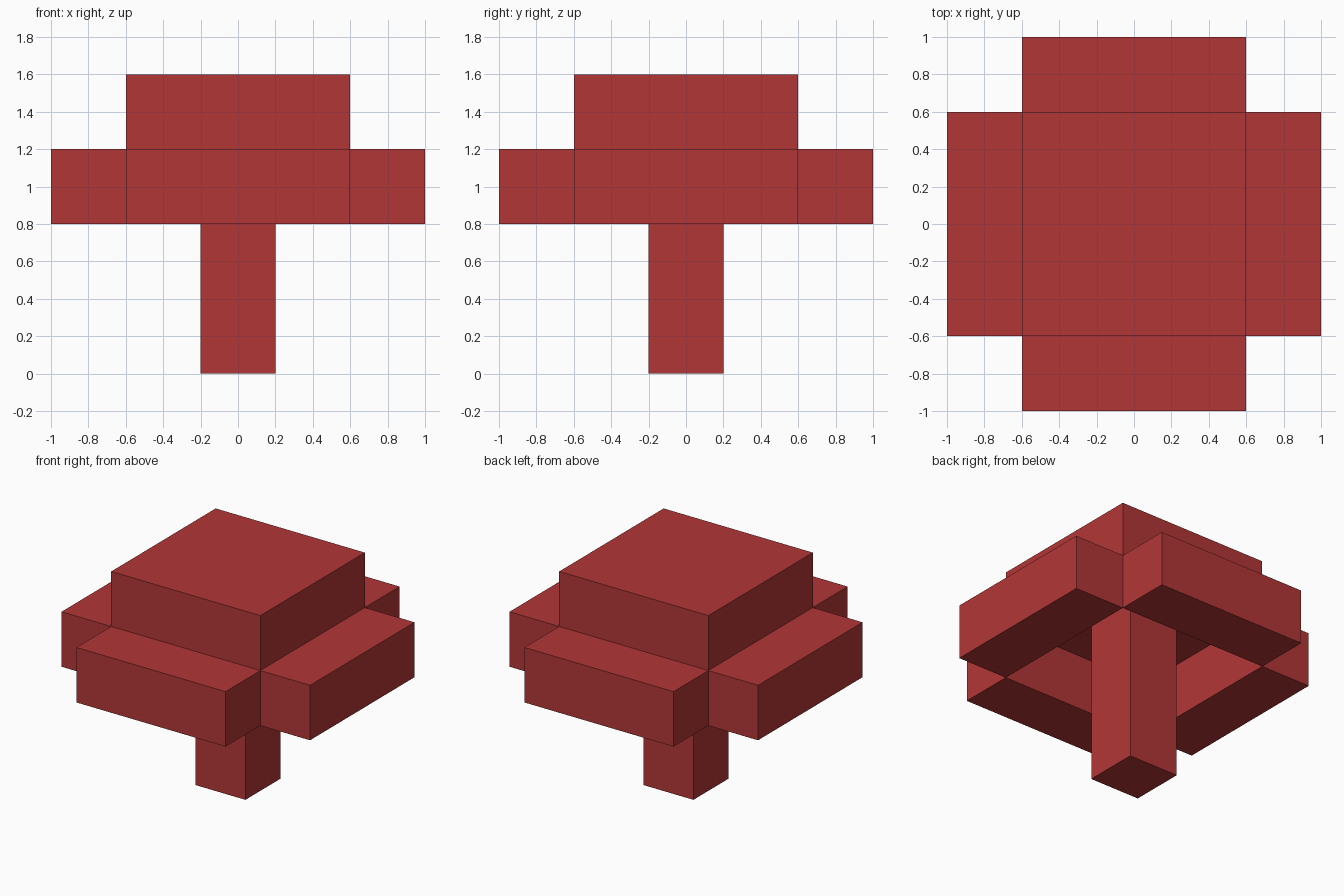
import bpy
import bmesh
from mathutils import Matrix, Vector

cube = bpy.data.objects.get("Cube")
if cube:
    bpy.data.objects.remove(cube, do_unlink=True)

# Single flat red
RED = (0.45, 0.037, 0.037, 1)
red = bpy.data.materials.new("red")
red.use_nodes = True
red.diffuse_color = RED
red.node_tree.nodes["Principled BSDF"].inputs["Base Color"].default_value = RED


def box(name, centre, size):
    """Add a flat-faced box with the given centre and full size."""
    bm = bmesh.new()
    matrix = Matrix.Translation(centre) @ Matrix.Diagonal(Vector((*size, 1)))
    bmesh.ops.create_cube(bm, size=1, matrix=matrix)
    mesh = bpy.data.meshes.new(name)
    bm.to_mesh(mesh)
    bm.free()
    mesh.materials.append(red)
    obj = bpy.data.objects.new(name, mesh)
    bpy.context.collection.objects.link(obj)


# Stem reaches up through the hollow to the cap
box("stem", (0, 0, 0.6), (0.4, 0.4, 1.2))

# Square cap on top
box("cap", (0, 0, 1.4), (1.2, 1.2, 0.4))

# Four rim blocks around the open hollow under the cap
for name, side in (("left", 1), ("right", -1)):
    box(f"rim_{name}", (0.8 * side, 0, 1), (0.4, 1.2, 0.4))
for name, side in (("back", 1), ("front", -1)):
    box(f"rim_{name}", (0, 0.8 * side, 1), (1.2, 0.4, 0.4))
